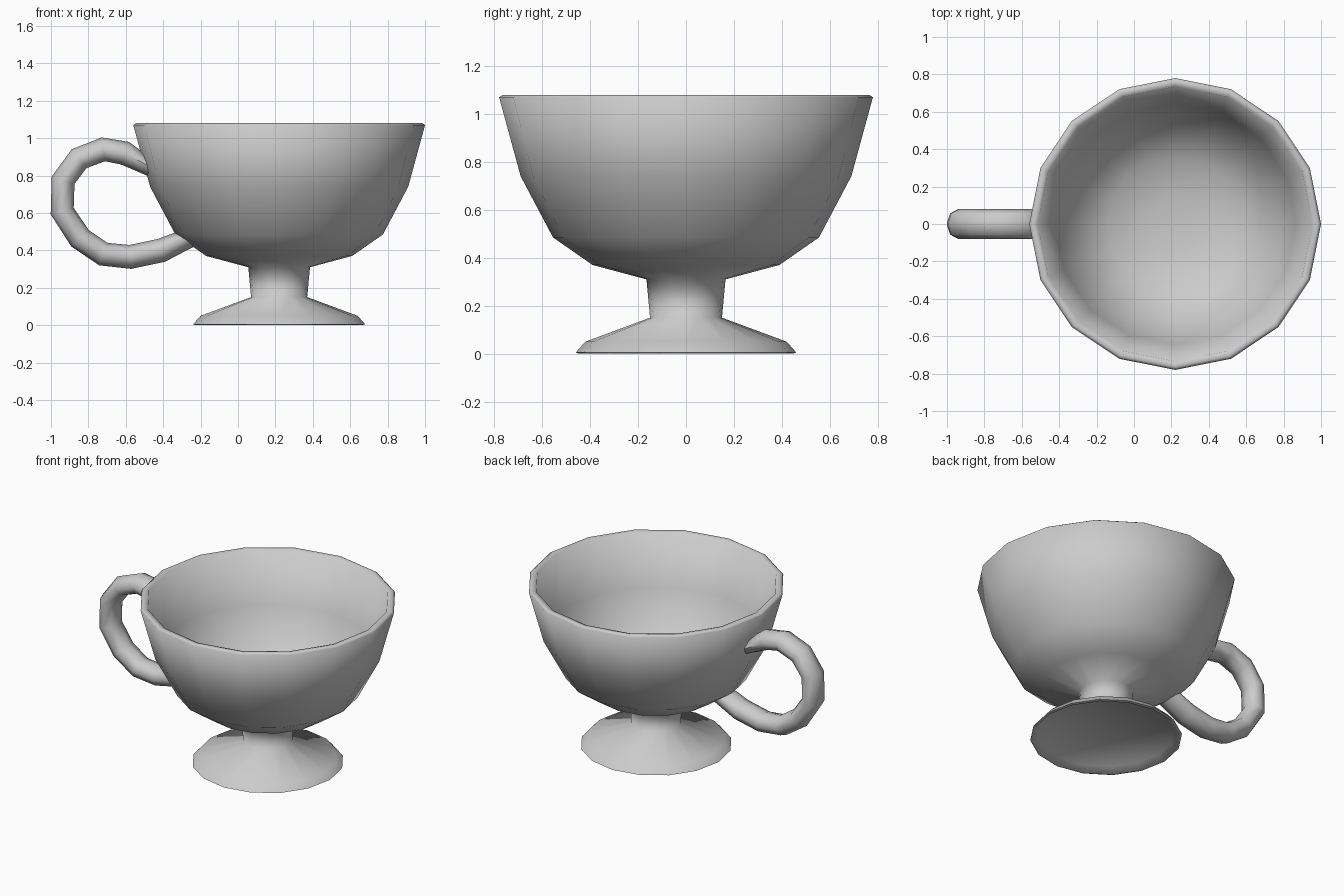
import bpy, bmesh, math

if "Cube" in bpy.data.objects:
    bpy.data.objects.remove(bpy.data.objects["Cube"])

def finish(name, bm, angle):
    bmesh.ops.recalc_face_normals(bm, faces=bm.faces[:])
    me = bpy.data.meshes.new(name)
    bm.to_mesh(me)
    bm.free()
    ob = bpy.data.objects.new(name, me)
    bpy.context.collection.objects.link(ob)
    bpy.ops.object.select_all(action='DESELECT')
    bpy.context.view_layer.objects.active = ob
    ob.select_set(True)
    bpy.ops.object.shade_smooth_by_angle(angle=math.radians(angle))
    return ob

def skin(bm, rings):
    # bridge successive rings and cap both ends
    n = len(rings[0])
    for a, b in zip(rings, rings[1:]):
        for i in range(n):
            j = (i + 1) % n
            bm.faces.new((a[i], a[j], b[j], b[i]))
    bm.faces.new(rings[0])
    bm.faces.new(rings[-1][::-1])

# Cup: one lathed profile, from the recessed underside up and back down inside
CX, SIDES = 0.22, 16
profile = [(0.41, 0.035), (0.445, 0.0), (0.46, 0.005), (0.42, 0.05),
           (0.15, 0.15), (0.165, 0.31), (0.39, 0.37), (0.555, 0.485),
           (0.69, 0.74), (0.78, 1.07), (0.765, 1.08), (0.735, 1.075),
           (0.645, 0.75), (0.515, 0.51), (0.36, 0.405), (0.15, 0.36)]
bm = bmesh.new()
rings = []
for r, z in profile:
    rings.append([bm.verts.new((CX + r * math.cos(2 * math.pi * i / SIDES),
                                r * math.sin(2 * math.pi * i / SIDES), z))
                  for i in range(SIDES)])
skin(bm, rings)
finish("cup", bm, 75)

# Handle: oval tube swept along a loop; its ends sit within the cup wall
path = [(-0.475, 0.85), (-0.605, 0.92), (-0.72, 0.94), (-0.85, 0.89),
        (-0.935, 0.775), (-0.94, 0.61), (-0.845, 0.465), (-0.72, 0.38),
        (-0.575, 0.365), (-0.41, 0.40), (-0.27, 0.465)]
end_normals = {0: (-0.25, 0.97), len(path) - 1: (0.83, -0.55)}
bm = bmesh.new()
rings = []
for k, (x, z) in enumerate(path):
    if k in end_normals:
        nx, nz = end_normals[k]
    else:
        dx = path[k + 1][0] - path[k - 1][0]
        dz = path[k + 1][1] - path[k - 1][1]
        d = math.hypot(dx, dz)
        nx, nz = dz / d, -dx / d
    ring = []
    for i in range(8):
        a = 2 * math.pi * i / 8
        u, v = 0.064 * math.cos(a), 0.08 * math.sin(a)
        ring.append(bm.verts.new((x + nx * u, v, z + nz * u)))
    rings.append(ring)
skin(bm, rings)
finish("handle", bm, 60)
